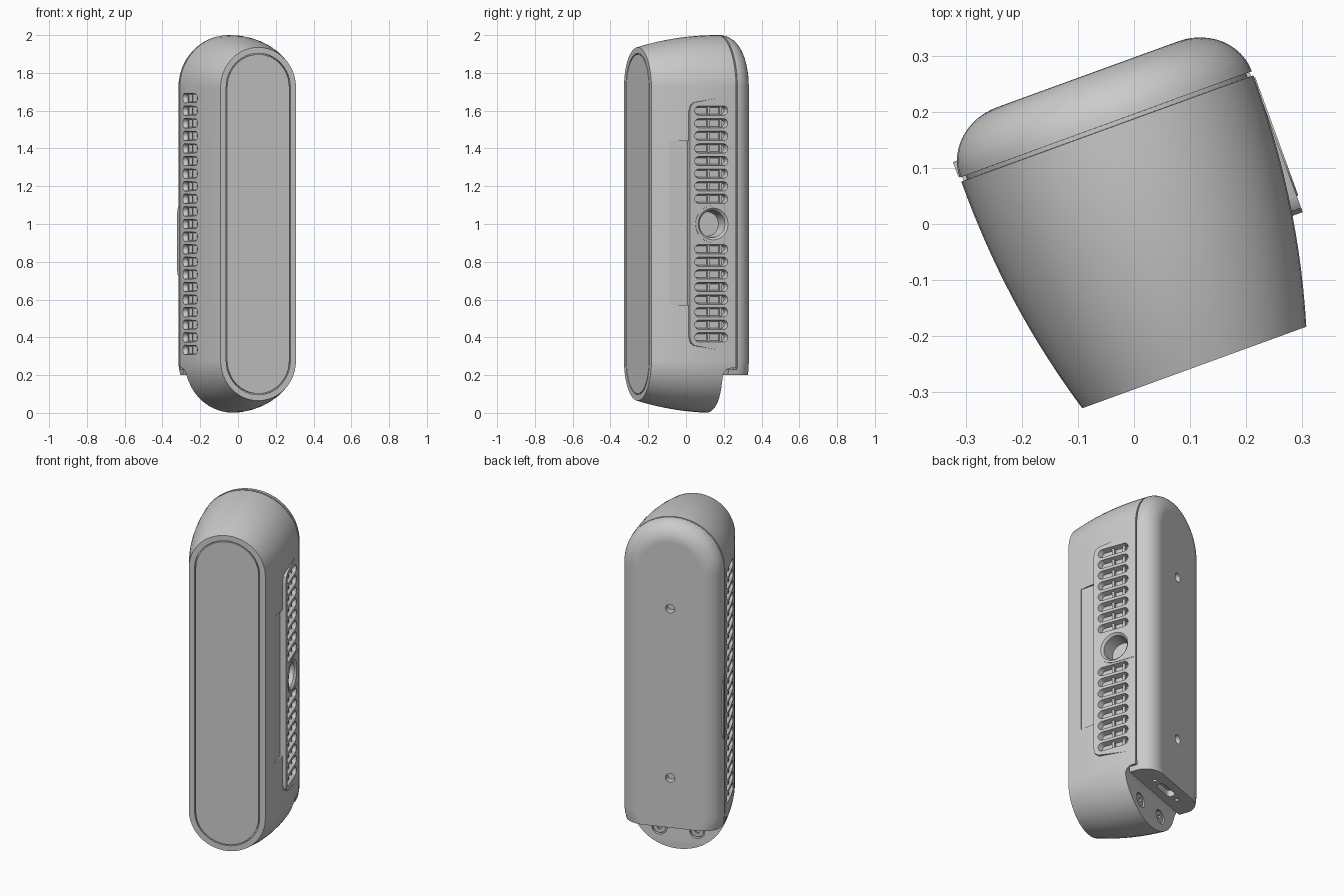
import bpy, bmesh
from math import sin, cos, pi, radians
from mathutils import Matrix

if "Cube" in bpy.data.objects:
    bpy.data.objects.remove(bpy.data.objects["Cube"])

# Local frame: u = width, v = depth (front is -v), z up; everything is turned 20 degrees at the end
UC = 0.0135          # centre of the width
HALF, STRAIGHT = 0.277, 0.723


def rounded(ca, cz, la, lz, r, n=12):
    """Rounded rectangle: corner centres at +-la, +-lz, corner radius r."""
    pts = []
    for q, (sa, sz) in enumerate([(1, 1), (-1, 1), (-1, -1), (1, -1)]):
        for i in range(n + 1):
            t = (q + i / n) * pi / 2
            pts.append((ca + sa * la + r * cos(t), cz + sz * lz + r * sin(t)))
    return pts


def place(p, d, axis):
    a, b = p
    return {'u': (d, a, b), 'v': (a, d, b), 'z': (a, b, d)}[axis]


def solid(name, lofts):
    """One object from several lofts; each is (axis, [(depth, outline), ...])."""
    bm = bmesh.new()
    for axis, rings in lofts:
        rows = [[bm.verts.new(place(p, d, axis)) for p in ring] for d, ring in rings]
        for r0, r1 in zip(rows, rows[1:]):
            for i in range(len(r0)):
                j = (i + 1) % len(r0)
                bm.faces.new((r0[i], r0[j], r1[j], r1[i]))
        bm.faces.new(rows[0])
        bm.faces.new(rows[-1])
    bmesh.ops.remove_doubles(bm, verts=bm.verts, dist=1e-5)
    bmesh.ops.recalc_face_normals(bm, faces=bm.faces)
    me = bpy.data.meshes.new(name)
    bm.to_mesh(me)
    bm.free()
    ob = bpy.data.objects.new(name, me)
    bpy.context.collection.objects.link(ob)
    return ob


def prism(axis, outline, d0, d1):
    return (axis, [(d0, outline), (d1, outline)])


def boolean(ob, lofts, op='DIFFERENCE'):
    tool = solid('cutter', lofts)
    m = ob.modifiers.new('b', 'BOOLEAN')
    m.operation, m.object, m.solver = op, tool, 'EXACT'
    bpy.context.view_layer.objects.active = ob
    bpy.ops.object.modifier_apply(modifier=m.name)
    bpy.data.objects.remove(tool, do_unlink=True)


def box(a0, a1, b0, b1):
    return [(a0, b0), (a1, b0), (a1, b1), (a0, b1)]


def capsule(r):
    return rounded(UC, 1, 0, STRAIGHT, r)


# Main housing: capsule sections bulging from the front face to the seam, with a sunken rim
rings = []
for i in range(15):
    t = 1 - i / 14
    rings.append((0.176 - 0.453 * t, capsule(HALF - 0.0645 * t ** 2.1)))
rings += [(0.1765, capsule(0.266)), (0.195, capsule(0.266))]
body = solid('housing', [('v', rings)])

# Flat vent panel on the right side
pad = [(-0.083, 0.40), (-0.075, 0.37), (-0.055, 0.355), (0.13, 0.325), (0.174, 0.325)]
pad += [(v, 2 - z) for v, z in reversed(pad)]
boolean(body, [prism('u', pad, 0.15, 0.2897)], 'UNION')

# Button surround: half round in front, square towards the seam
n = 24
surround = [(0.046 - 0.098 * sin(pi * i / n), 1 + 0.098 * cos(pi * i / n)) for i in range(n + 1)]
surround += [(0.172, 0.902), (0.172, 1.098)]
boolean(body, [prism('u', surround, 0.2, 0.2925)], 'UNION')

# Vent slots (tapered) on both sides and the round button well
cuts = []


def slot(z, top, floor, far):
    cuts.append(('u', [(far, rounded(0.037, z, 0.068, 0, 0.025, 6)),
                       (top, rounded(0.037, z, 0.068, 0, 0.025, 6)),
                       (floor, rounded(0.037, z, 0.066, 0, 0.017, 6))]))


for k in range(2, 10):
    slot(1 + k / 15, 0.290, 0.258, 0.33)
    slot(1 - k / 15, 0.290, 0.258, 0.33)
for k in range(-10, 11):
    slot(1 + k / 15, -0.262, -0.222, -0.32)
cuts.append(('u', [(d, rounded(0.046, 1, 0, 0, r)) for d, r in
                   [(0.33, 0.084), (0.2925, 0.084), (0.28, 0.072), (0.20, 0.064)]]))
# Shallow tapered recess ahead of the vent panel
cuts.append(prism('z', [(0.2485, -0.183), (0.258, -0.085), (0.30, -0.085), (0.30, -0.183)], 0.57, 1.44))
# Recess for the front plate
cuts.append(prism('v', capsule(0.181), -0.35, -0.262))
boolean(body, cuts)

# Rear notch at the bottom with a fillet, then screw counterbores
notch = [(0.113, -0.1), (0.113, 0.05), (0.107, 0.16)]
notch += [(0.152 - 0.045 * cos(a), 0.192 + 0.045 * sin(a)) for a in (pi * i / 16 for i in range(9))]
notch += [(0.4, 0.237), (0.4, -0.1)]
boolean(body, [prism('u', notch, -0.6, 0.6)])
SCREWS = [UC - 0.105, UC + 0.105]
boolean(body, [prism('v', rounded(u, 0.115, 0, 0, 0.042, 8), 0.092, 0.16) for u in SCREWS])

# Front plate
solid('front_plate', [prism('v', capsule(0.175), -0.255, -0.277)])

# Back cover with a soft shoulder, flat at the bottom
rings = [(0.17, capsule(0.262)), (0.1839, capsule(0.262)), (0.184, capsule(HALF))]
for i in range(1, 13):
    a = i / 12 * pi / 2
    rings.append((0.184 + 0.095 * sin(a), capsule(HALF - 0.105 * (1 - cos(a)))))
cover = solid('back_cover', [('v', rings)])
boolean(cover, [prism('u', box(0.0, 0.5, -0.2, 0.2), -0.6, 0.6)])
# Wall screw holes and the underside openings
cuts = [('v', [(0.33, rounded(UC, z, 0, 0, 0.028)), (0.24, rounded(UC, z, 0, 0, 0.024))])
        for z in (0.495, 1.5)]
cuts.append(prism('z', rounded(UC, 0.205, 0.05, 0.002, 0.022, 8), 0.1, 0.29))
cuts += [prism('z', rounded(UC + s * 0.12, 0.205, 0, 0, 0.012, 6), 0.1, 0.25) for s in (-1, 1)]
boolean(cover, cuts)

# Bottom lip of the cover, filling the top of the notch
lip = solid('cover_lip', [('v', [(0.135, capsule(HALF)), (0.1845, capsule(HALF))])])
boolean(lip, [prism('u', box(0.12, 0.2, 0.2, 0.23), -0.6, 0.6)], 'INTERSECT')
boolean(lip, [prism('z', rounded(UC, 0.205, 0.05, 0.002, 0.022, 8), 0.1, 0.29)])

# Screw heads with hexagonal sockets
for i, u in enumerate(SCREWS):
    head = solid('screw_%d' % (i + 1), [prism('v', rounded(u, 0.115, 0, 0, 0.034, 8), 0.085, 0.106)])
    hexagon = [(u + 0.015 * cos(pi * k / 3), 0.115 + 0.015 * sin(pi * k / 3)) for k in range(6)]
    boolean(head, [prism('v', hexagon, 0.094, 0.15)])

# Upright bars seen inside the vent slots
solid('right_vent_bars', [prism('z', box(0.250, 0.274, v, v + 0.014), z, z + 0.52)
                          for v in (0.022, 0.088) for z in (0.37, 1.11)])
solid('left_vent_bars', [prism('z', box(-0.245, -0.215, v, v + 0.014), 0.31, 1.69)
                         for v in (0.022, 0.088)])

# Small latch tab on the left edge of the cover
tab = [(0.186, 0.72), (0.205, 0.73), (0.214, 0.76), (0.214, 1.05), (0.205, 1.08), (0.186, 1.11)]
solid('latch_tab', [prism('u', tab, -0.24, -0.2655)])

# Turn the assembly 20 degrees and shade
turn = Matrix.Rotation(radians(20), 4, 'Z')
for ob in bpy.context.scene.objects:
    ob.data.transform(turn)
    ob.select_set(True)
    bpy.context.view_layer.objects.active = ob
bpy.ops.object.shade_smooth_by_angle(angle=radians(30))
for ob in bpy.context.scene.objects:
    ob.modifiers.new('normals', 'WEIGHTED_NORMAL').keep_sharp = True
